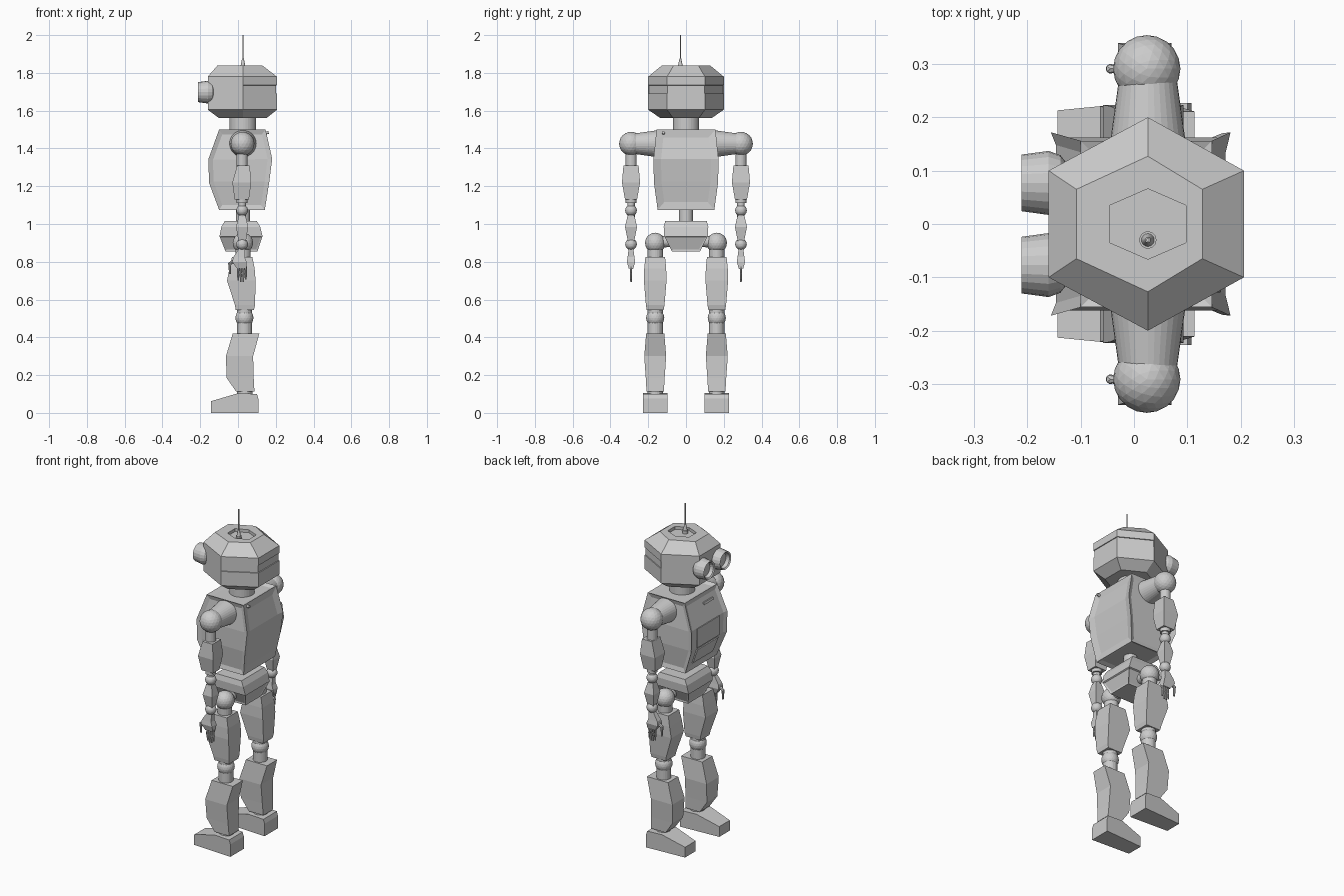
import bpy, bmesh, math
from mathutils import Vector

if "Cube" in bpy.data.objects:
    bpy.data.objects.remove(bpy.data.objects["Cube"])

CX = 0.026   # body axis; the robot looks along -x


def finish(name, bm):
    bmesh.ops.recalc_face_normals(bm, faces=bm.faces)
    me = bpy.data.meshes.new(name)
    bm.to_mesh(me)
    bm.free()
    ob = bpy.data.objects.new(name, me)
    bpy.context.collection.objects.link(ob)
    return ob


def loft_bm(rings):
    bm = bmesh.new()
    loops = [[bm.verts.new(p) for p in r] for r in rings]
    n = len(loops[0])
    for a, b in zip(loops, loops[1:]):
        for i in range(n):
            j = (i + 1) % n
            bm.faces.new((a[i], a[j], b[j], b[i]))
    bm.faces.new(loops[0])
    bm.faces.new(loops[-1])
    bmesh.ops.recalc_face_normals(bm, faces=bm.faces)
    return bm


def rect(z, x0, x1, hy, yc=0):
    return [(x0, yc - hy, z), (x1, yc - hy, z), (x1, yc + hy, z), (x0, yc + hy, z)]


def block(name, sections, yc=0):
    return finish(name, loft_bm([rect(*s, yc) for s in sections]))


def rod(name, a, b, r1, r2=None, seg=24):
    a, b = Vector(a), Vector(b)
    bm = bmesh.new()
    bmesh.ops.create_cone(bm, cap_ends=True, segments=seg, radius1=r1,
                          radius2=r1 if r2 is None else r2, depth=(b - a).length)
    ob = finish(name, bm)
    ob.rotation_euler = (b - a).to_track_quat('Z', 'Y').to_euler()
    ob.location = (a + b) / 2
    return ob


def ball(name, p, r, sub=3):
    bm = bmesh.new()
    bmesh.ops.create_icosphere(bm, subdivisions=sub, radius=r)
    ob = finish(name, bm)
    ob.location = p
    return ob


def turned_x(name, profile, y, z, seg=20):
    # profile of (x, radius) turned about an axis along x
    rings = [[(x, y + r * math.cos(t), z + r * math.sin(t))
              for t in (2 * math.pi * k / seg for k in range(seg))] for x, r in profile]
    return finish(name, loft_bm(rings))


# head: stretched hexagon with bevels, sunken top and a recessed rear band
def hexa(z, xm, xp, yv, yh):
    return [(CX, yv, z), (xp, yh, z), (xp, -yh, z), (CX, -yv, z), (xm, -yh, z), (xm, yh, z)]


full = (-0.16, 0.206, 0.2, 0.1)
bm = loft_bm([hexa(1.56, -0.1, 0.15, 0.135, 0.068), hexa(1.605, *full), hexa(1.69, *full),
              hexa(1.735, *full), hexa(1.78, *full), hexa(1.84, -0.108, 0.128, 0.127, 0.065),
              hexa(1.84, -0.045, 0.097, 0.066, 0.035), hexa(1.822, -0.045, 0.097, 0.066, 0.035)])
band = [f for f in bm.faces if f.normal.x > 0.2 and 1.70 < f.calc_center_median().z < 1.725]
bmesh.ops.inset_region(bm, faces=band, thickness=0.001, depth=-0.005)
finish("head", bm)

# antenna
rod("antenna_base", (CX, -0.03, 1.822), (CX, -0.03, 1.84), 0.016)
rod("antenna_cone", (CX, -0.03, 1.84), (CX, -0.03, 1.875), 0.012, 0.005)
rod("antenna_rod", (CX, -0.03, 1.87), (CX, -0.03, 2.0), 0.003, seg=10)

# eyes: flared tube, sunken lens, domed back
for side, s in (("left", -1), ("right", 1)):
    turned_x("eye_" + side, [(-0.185, 0.04), (-0.205, 0.045), (-0.211, 0.053), (-0.16, 0.06),
                             (-0.138, 0.052), (-0.122, 0.032), (-0.115, 0.01)], s * 0.077, 1.698)

# neck and spine
rod("neck", (CX, 0, 1.47), (CX, 0, 1.57), 0.07, seg=32)
rod("spine", (CX, 0, 0.99), (CX, 0, 1.1), 0.037)

# torso: bulging box with every side inset
bm = loft_bm([rect(1.075, -0.1, 0.142, 0.15), rect(1.22, -0.154, 0.165, 0.17),
              rect(1.345, -0.156, 0.181, 0.172), rect(1.5, -0.1, 0.146, 0.156)])
for d in ((1, 0, 0), (-1, 0, 0), (0, 1, 0), (0, -1, 0), (0, 0, 1), (0, 0, -1)):
    dv = Vector(d)
    fs = [f for f in bm.faces if f.normal.dot(dv) > 0.8]
    t = 0.04 if d[0] > 0 else 0.024
    bmesh.ops.inset_region(bm, faces=fs, thickness=t, depth=-0.01, use_even_offset=True)
    # keep inner panels from being picked again for another direction
    bm.normal_update()
finish("torso", bm)

# chest details and a small screw at the back
block("chest_hatch", [(1.225, -0.15, -0.12, 0.105), (1.34, -0.151, -0.12, 0.105)])
block("chest_hatch_lower", [(1.12, -0.113, -0.08, 0.095), (1.212, -0.148, -0.1, 0.1)])
block("chest_slot", [(1.435, -0.12, -0.08, 0.045), (1.447, -0.116, -0.08, 0.045)], -0.05)
rod("back_screw", (0.14, -0.12, 1.48), (0.162, -0.12, 1.485), 0.008, seg=12)

# pelvis
bm = loft_bm([rect(0.855, -0.066, 0.103, 0.075), rect(0.935, -0.098, 0.13, 0.115),
              rect(0.985, -0.088, 0.118, 0.118), rect(1.015, -0.07, 0.1, 0.11)])
low = [f for f in bm.faces if f.calc_center_median().z < 0.92 and f.normal.z > -0.9]
bmesh.ops.inset_individual(bm, faces=low, thickness=0.012, depth=-0.005)
finish("pelvis", bm)

for side, s in (("left", -1), ("right", 1)):
    def P(x, y, z):
        return (x, s * y, z)

    # shoulder and upper arm
    A = 0.291
    rod("shoulder_cone_" + side, P(CX, 0.145, 1.425), P(CX, 0.28, 1.425), 0.072, 0.053, 32)
    ball("shoulder_ball_" + side, P(0.024, A, 1.425), 0.063)
    rod("arm_rod_" + side, P(0.022, A, 1.11), P(0.022, A, 1.4), 0.029)
    block("upper_arm_" + side, [(1.13, -0.018, 0.058, 0.032), (1.22, -0.03, 0.07, 0.048),
                                (1.31, -0.004, 0.062, 0.04)], s * A)

    # elbow, forearm and wrist
    ball("elbow_" + side, P(0.022, A, 1.072), 0.031)
    rod("elbow_rod_" + side, P(0.022, A, 1.0), P(0.022, A, 1.13), 0.02)
    block("forearm_" + side, [(0.905, 0.003, 0.041, 0.016), (0.985, -0.01, 0.054, 0.032),
                              (1.045, 0.004, 0.04, 0.018)], s * A)
    ball("wrist_" + side, P(0.022, A, 0.893), 0.031)

    # hand with four fingers and a thumb
    block("palm_" + side, [(0.765, -0.006, 0.045, 0.012), (0.80, -0.03, 0.045, 0.022),
                           (0.825, -0.025, 0.036, 0.018), (0.875, 0.008, 0.036, 0.012)], s * A)
    for i, tip in enumerate((0.70, 0.692, 0.692, 0.705)):
        x = 0.001 + i * 0.0135
        mid = (0.77 + tip) / 2
        rod(f"finger_{i}_upper_{side}", P(x, A, 0.775), P(x, A, mid), 0.0065, 0.005, 8)
        ball(f"finger_{i}_joint_{side}", P(x, A, mid), 0.007, 1)
        rod(f"finger_{i}_tip_{side}", P(x, A, mid), P(x, A, tip), 0.006, 0.004, 8)
    rod("thumb_upper_" + side, P(-0.02, A, 0.805), P(-0.044, A, 0.79), 0.01, 0.008, 8)
    ball("thumb_joint_" + side, P(-0.044, A, 0.79), 0.01, 1)
    rod("thumb_tip_" + side, P(-0.044, A, 0.79), P(-0.042, A, 0.735), 0.008, 0.005, 8)

    # hip and thigh
    L = 0.163
    ball("hip_ball_" + side, P(CX, L, 0.9), 0.054)
    rod("hip_link_" + side, P(CX, 0.08, 0.91), P(CX, L, 0.9), 0.03)
    rod("hip_rod_" + side, P(CX, L, 0.8), P(CX, L, 0.89), 0.04)
    block("thigh_" + side, [(0.545, -0.012, 0.084, 0.045), (0.57, -0.016, 0.09, 0.049),
                            (0.70, -0.058, 0.093, 0.06), (0.765, -0.045, 0.088, 0.058),
                            (0.825, -0.032, 0.076, 0.052)], s * L)

    # knee and shin
    rod("knee_rod_" + side, P(0.034, L, 0.4), P(0.034, L, 0.56), 0.04)
    ball("knee_ball_" + side, P(0.034, L, 0.503), 0.048)
    block("shin_" + side, [(0.113, -0.01, 0.087, 0.046), (0.185, -0.06, 0.083, 0.05),
                           (0.30, -0.064, 0.08, 0.058), (0.42, -0.028, 0.113, 0.048)], s * L)

    # ankle and foot (side profile, narrower toward the toe)
    rod("ankle_" + side, P(0.036, L, 0.09), P(0.036, L, 0.13), 0.04)
    prof = [(-0.143, 0), (0.108, 0), (0.108, 0.075), (0.1, 0.1), (0.0, 0.104), (-0.143, 0.062)]
    rings = []
    for k in (-1, 1):
        rings.append([(x, s * L + k * (0.064 if x > -0.1 else 0.05), z) for x, z in prof])
    finish("foot_" + side, loft_bm(rings))
